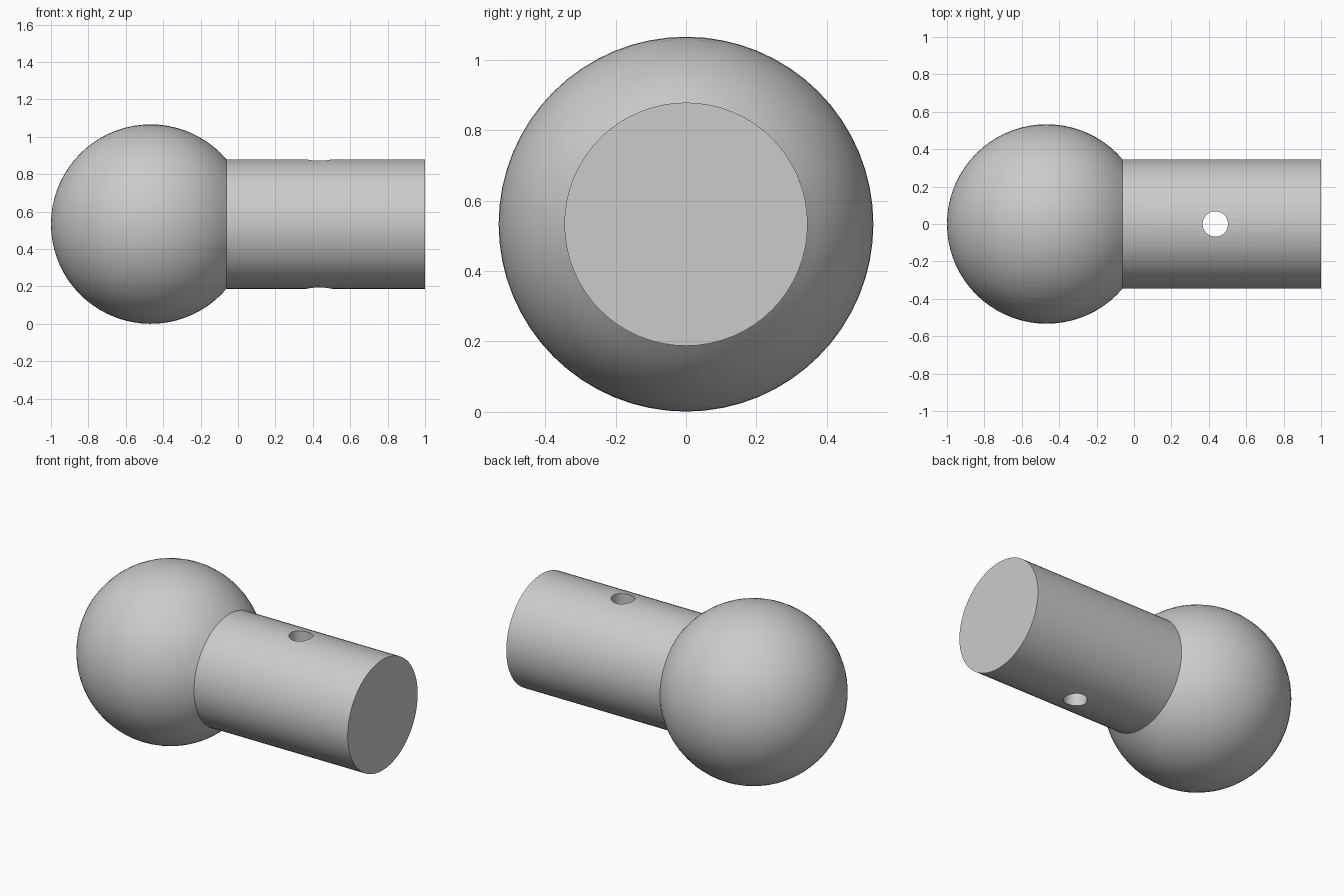
import bpy, bmesh, math
from mathutils import Vector, Matrix

cube = bpy.data.objects.get("Cube")
if cube:
    bpy.data.objects.remove(cube, do_unlink=True)

BALL_R = 0.533
SHAFT_R = 0.346
BALL_X = BALL_R - 1
HOLE_R, HOLE_X = 0.068, 0.435
SEGMENTS, RINGS = 64, 28

grey = bpy.data.materials.new("light grey")
grey.use_nodes = True
colour = (0.6, 0.6, 0.6, 1)
grey.diffuse_color = colour
grey.node_tree.nodes["Principled BSDF"].inputs["Base Color"].default_value = colour


def add_object(name, bm):
    mesh = bpy.data.meshes.new(name)
    bmesh.ops.recalc_face_normals(bm, faces=bm.faces)
    bm.to_mesh(mesh)
    bm.free()
    mesh.materials.append(grey)
    obj = bpy.data.objects.new(name, mesh)
    bpy.context.collection.objects.link(obj)
    return obj


# Ball and shaft: one profile turned around the long axis
neck_angle = math.pi - math.asin(SHAFT_R / BALL_R)
profile = []
for i in range(RINGS + 1):
    a = neck_angle * i / RINGS
    profile.append((BALL_X - BALL_R * math.cos(a), BALL_R * math.sin(a)))
profile += [(1, SHAFT_R), (1, 0)]

bm = bmesh.new()
verts = [bm.verts.new((x, 0, r)) for x, r in profile]
edges = [bm.edges.new(pair) for pair in zip(verts, verts[1:])]
bmesh.ops.spin(bm, geom=verts + edges, cent=(0, 0, 0), axis=(1, 0, 0),
               angle=math.tau, steps=SEGMENTS, use_merge=True)
bmesh.ops.remove_doubles(bm, verts=bm.verts, dist=0.0001)
# Merge the end cap into a single flat face
cap = [f for f in bm.faces if all(v.co.x > 0.999 for v in f.verts)]
bmesh.ops.dissolve_faces(bm, faces=cap, use_verts=False)
bmesh.ops.translate(bm, verts=bm.verts, vec=Vector((0, 0, BALL_R)))
body = add_object("ball_and_shaft", bm)

# Cross hole drilled straight through the shaft
bm = bmesh.new()
bmesh.ops.create_cone(bm, cap_ends=True, segments=40, radius1=HOLE_R, radius2=HOLE_R,
                      depth=1, matrix=Matrix.Translation((HOLE_X, 0, BALL_R)))
cutter = add_object("cross_hole_cutter", bm)
cutter.hide_render = True

drill = body.modifiers.new("cross_hole", 'BOOLEAN')
drill.operation = 'DIFFERENCE'
drill.solver = 'EXACT'
drill.object = cutter

bpy.ops.object.select_all(action='DESELECT')
bpy.context.view_layer.objects.active = body
body.select_set(True)
bpy.ops.object.modifier_apply(modifier=drill.name)
bpy.data.objects.remove(cutter, do_unlink=True)
bpy.ops.object.shade_smooth_by_angle(angle=math.radians(30))
